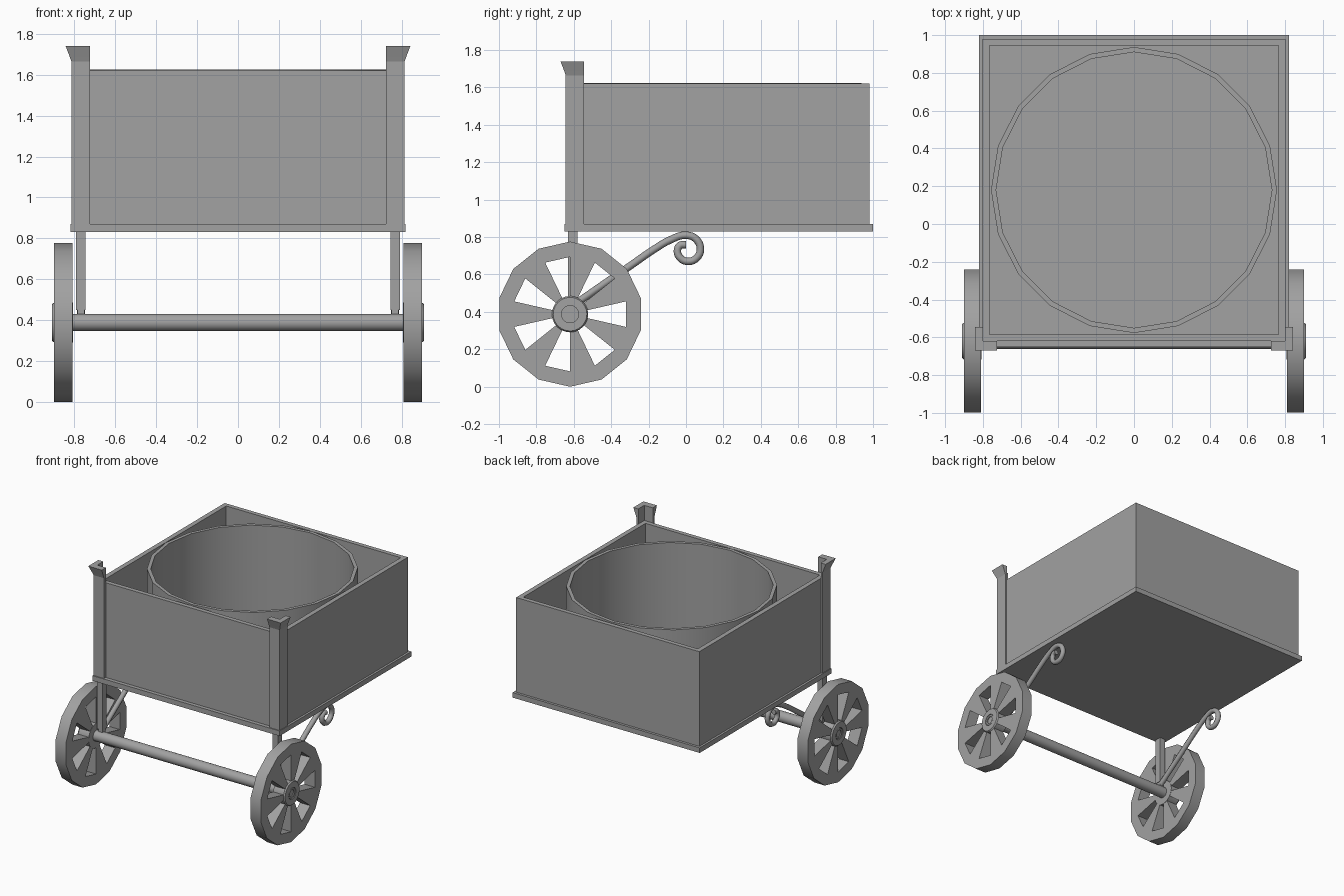
import bpy, bmesh, math
from mathutils import Vector, Matrix

if "Cube" in bpy.data.objects:
    bpy.data.objects.remove(bpy.data.objects["Cube"], do_unlink=True)

GREY = (0.36, 0.36, 0.36, 1)
mat = bpy.data.materials.new("plain grey")
mat.use_nodes = True
mat.diffuse_color = GREY
mat.node_tree.nodes["Principled BSDF"].inputs["Base Color"].default_value = GREY

WHEEL_Y, WHEEL_Z = -0.62, 0.388


def finish(name, bm, mirror=False, smooth=False):
    """Turn a bmesh into an object, optionally mirrored to the other side."""
    bmesh.ops.recalc_face_normals(bm, faces=bm.faces)
    mesh = bpy.data.meshes.new(name)
    bm.to_mesh(mesh)
    bm.free()
    mesh.materials.append(mat)
    ob = bpy.data.objects.new(name, mesh)
    bpy.context.collection.objects.link(ob)
    if smooth:
        bpy.ops.object.select_all(action='DESELECT')
        ob.select_set(True)
        bpy.context.view_layer.objects.active = ob
        bpy.ops.object.shade_smooth_by_angle(angle=math.radians(32))
    if mirror:
        mod = ob.modifiers.new("Mirror", 'MIRROR')
        mod.use_mirror_merge = False
    return ob


def box(name, lo, hi, mirror=False):
    bm = bmesh.new()
    lo, hi = Vector(lo), Vector(hi)
    size = Matrix.Diagonal((*(hi - lo), 1))
    bmesh.ops.create_cube(bm, size=1, matrix=Matrix.Translation((lo + hi) / 2) @ size)
    return finish(name, bm, mirror)


def loft(bm, rings, closed=False, caps=True):
    """Skin a list of equal-length point rings."""
    loops = [[bm.verts.new(p) for p in ring] for ring in rings]
    n = len(loops[0])
    pairs = list(zip(loops, loops[1:]))
    if closed:
        pairs.append((loops[-1], loops[0]))
    for a, b in pairs:
        for i in range(n):
            j = (i + 1) % n
            bm.faces.new((a[i], a[j], b[j], b[i]))
    if caps and not closed:
        bm.faces.new(loops[0])
        bm.faces.new(loops[-1])


def rect(x, y0, y1, z):
    return [(-x, y0, z), (x, y0, z), (x, y1, z), (-x, y1, z)]


def disc(r, n, x):
    """Circle around the axle line, starting from the top."""
    return [(x, WHEEL_Y + r * math.sin(2 * math.pi * i / n),
             WHEEL_Z + r * math.cos(2 * math.pi * i / n)) for i in range(n)]


# Bed plate
box("bed_plate", (-0.82, -0.65, 0.83), (0.82, 1.0, 0.87))

# Four box walls as one hollow frame
bm = bmesh.new()
loft(bm, [rect(0.803, -0.62, 0.98, 0.87), rect(0.803, -0.62, 0.98, 1.62),
          rect(0.765, -0.585, 0.945, 1.62), rect(0.765, -0.585, 0.945, 0.87)], closed=True)
finish("box_walls", bm)

# Round tub inside the box
bm = bmesh.new()
loft(bm, [[(r * math.sin(math.tau * i / 20), 0.18 + r * math.cos(math.tau * i / 20), z)
           for i in range(20)]
          for r, z in ((0.757, 0.87), (0.757, 1.625), (0.73, 1.625), (0.73, 0.87))], closed=True)
finish("tub", bm, smooth=True)


# Front corner posts: angle section with a flared top
def angle_section(flare, z):
    x, y = 0.815 + flare, -0.643 - flare
    return [(0.725, y, z), (x, y, z), (x, -0.545, z),
            (0.8, -0.545, z), (0.8, -0.62, z), (0.725, -0.62, z)]


bm = bmesh.new()
loft(bm, [angle_section(f, z) for f, z in
          ((0, 0.87), (0, 1.665), (0.009, 1.69), (0.028, 1.74))])
finish("corner_post", bm, mirror=True)

# Wheels: rim plus seven wedge spokes, extruded to thickness
SIDES = 14
bm = bmesh.new()
rings = [[bm.verts.new(p) for p in disc(r, SIDES, 0.81)] for r in (0.388, 0.306, 0.09)]
for i in range(SIDES):
    j = (i + 1) % SIDES
    bm.faces.new((rings[0][i], rings[0][j], rings[1][j], rings[1][i]))
    if i % 2 == 0:
        bm.faces.new((rings[1][i], rings[1][j], rings[2][j], rings[2][i]))
ext = bmesh.ops.extrude_face_region(bm, geom=bm.faces[:])
bmesh.ops.translate(bm, vec=(0.09, 0, 0),
                    verts=[v for v in ext["geom"] if isinstance(v, bmesh.types.BMVert)])
finish("wheel", bm, mirror=True, smooth=True)

# Hubs with a grooved, dimpled end
bm = bmesh.new()
loft(bm, [disc(r, 24, x) for r, x in
          ((0.097, 0.808), (0.097, 0.9), (0.09, 0.91), (0.046, 0.91), (0.046, 0.9),
           (0.042, 0.9), (0.042, 0.908), (0.028, 0.908), (0.028, 0.9))])
finish("hub", bm, mirror=True, smooth=True)

# Axle
bm = bmesh.new()
loft(bm, [disc(0.042, 20, -0.82), disc(0.042, 20, 0.82)])
finish("axle", bm, smooth=True)

# Legs from the bed down to the axle
box("leg", (0.745, -0.632, 0.45), (0.792, -0.58, 0.83), mirror=True)
box("leg_foot", (0.75, -0.628, 0.41), (0.785, -0.59, 0.45), mirror=True)

# Scrolled braces, swept as a round tube along a path in the side plane
PATH = [(-0.61, 0.43), (-0.45, 0.541), (-0.3, 0.645), (-0.17, 0.735), (-0.08, 0.787),
        (0, 0.81), (0.055, 0.788), (0.077, 0.735), (0.058, 0.69), (0.012, 0.67),
        (-0.03, 0.688), (-0.046, 0.727), (-0.03, 0.757), (0.0, 0.758)]
curve = bpy.data.curves.new("scroll_path", 'CURVE')
curve.dimensions = '3D'
curve.bevel_depth = 0.02
curve.bevel_resolution = 2
curve.use_fill_caps = True
spline = curve.splines.new('BEZIER')
spline.bezier_points.add(len(PATH) - 1)
for point, (y, z) in zip(spline.bezier_points, PATH):
    point.co = (0.768, y, z)
    point.handle_left_type = point.handle_right_type = 'AUTO'
spline.resolution_u = 4
curve.materials.append(mat)
brace = bpy.data.objects.new("scroll_brace", curve)
bpy.context.collection.objects.link(brace)
mod = brace.modifiers.new("Mirror", 'MIRROR')
mod.use_mirror_merge = False
